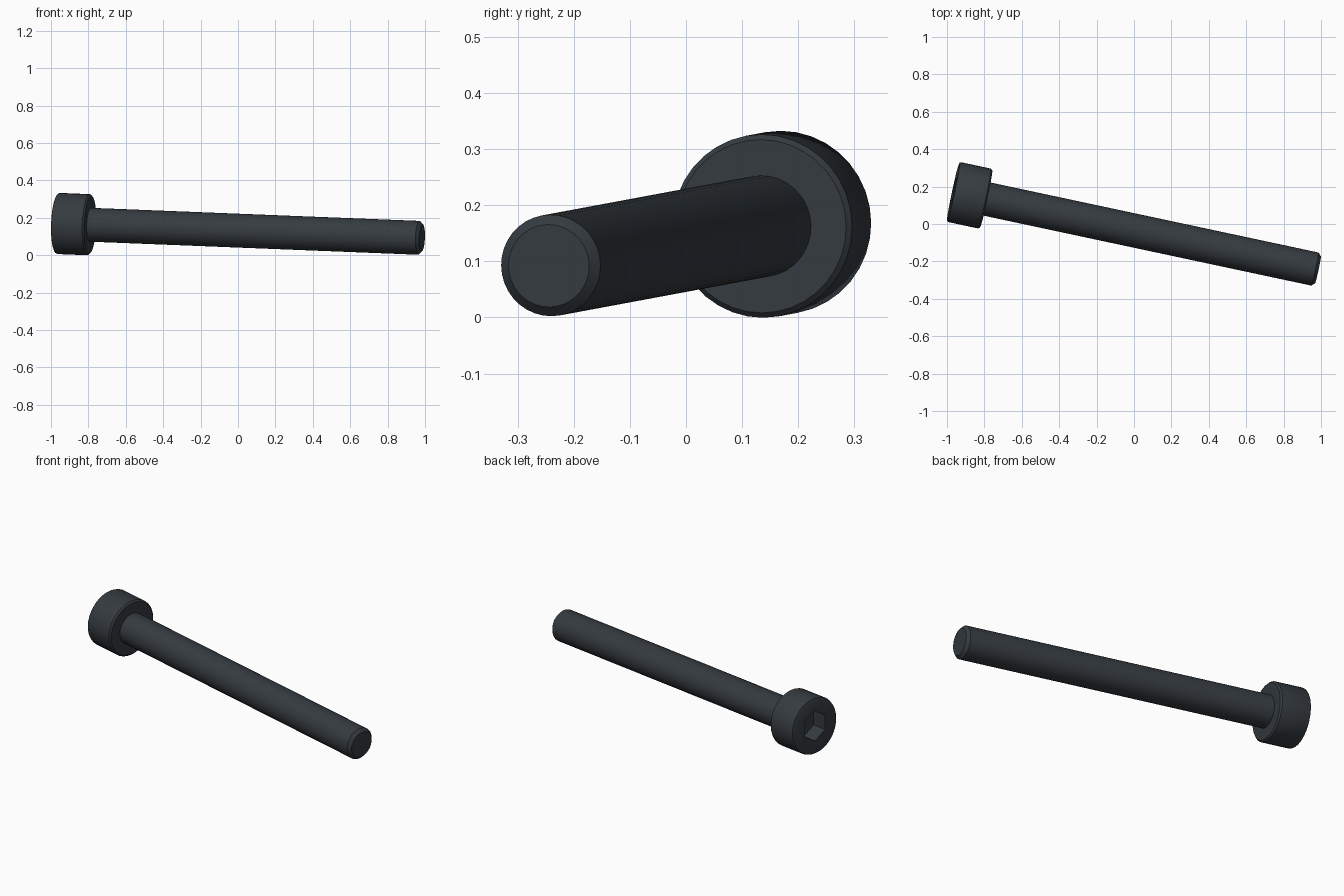
import bpy, bmesh, math
from mathutils import Matrix, Vector

if "Cube" in bpy.data.objects:
    bpy.data.objects.remove(bpy.data.objects["Cube"], do_unlink=True)

SEGMENTS = 36
HEAD_R, HEAD_H, SHANK_R = 0.1635, 0.181, 0.0905
SOCKET_R, SOCKET_DEPTH = 0.087, 0.09
HEAD_END = Vector((-0.967, 0.172, 0.1695))
TIP_END = Vector((0.984, -0.2445, 0.092))

# Black oxide steel
steel = bpy.data.materials.new("dark_steel")
steel.use_nodes = True
colour = (0.036, 0.044, 0.052, 1)
steel.diffuse_color = colour
steel.node_tree.nodes["Principled BSDF"].inputs["Base Color"].default_value = colour

# Screw frame: local z runs from the head to the tip, local x points up
axis = TIP_END - HEAD_END
LENGTH = axis.length
axis.normalize()
side = axis.cross(Vector((0, 0, 1))).normalized()
up = side.cross(axis)
frame = Matrix((up, axis.cross(up), axis)).transposed().to_4x4()
frame.translation = HEAD_END


def ring(bm, radius, z, count=SEGMENTS):
    return [bm.verts.new((radius * math.cos(math.tau * i / count),
                          radius * math.sin(math.tau * i / count), z))
            for i in range(count)]


def bridge(bm, a, b):
    n = len(a)
    for i in range(n):
        j = (i + 1) % n
        bm.faces.new((a[i], a[j], b[j], b[i]))


def loop_edges(bm, loop):
    return [bm.edges.get((v, loop[i - 1])) for i, v in enumerate(loop)]


def lathe(bm, profile):
    rings = [ring(bm, r, z) for r, z in profile]
    for a, b in zip(rings, rings[1:]):
        bridge(bm, a, b)
    return rings


def finish(bm, name):
    bmesh.ops.recalc_face_normals(bm, faces=bm.faces)
    mesh = bpy.data.meshes.new(name)
    bm.to_mesh(mesh)
    bm.free()
    mesh.materials.append(steel)
    obj = bpy.data.objects.new(name, mesh)
    bpy.context.collection.objects.link(obj)
    obj.matrix_world = frame
    bpy.ops.object.select_all(action="DESELECT")
    obj.select_set(True)
    bpy.context.view_layer.objects.active = obj
    bpy.ops.object.shade_smooth_by_angle(angle=math.radians(30))


# Cylindrical head with eased rims and a hexagonal socket
bm = bmesh.new()
c = 0.009
rings = lathe(bm, [(HEAD_R - c, 0), (HEAD_R - c * 0.3, c * 0.3), (HEAD_R, c),
                   (HEAD_R, HEAD_H - c), (HEAD_R - c, HEAD_H)])
bm.faces.new(rings[-1])
mouth = ring(bm, SOCKET_R, 0, 6)
floor = ring(bm, SOCKET_R, SOCKET_DEPTH, 6)
bridge(bm, mouth, floor)
bm.faces.new(floor)
bmesh.ops.triangle_fill(bm, use_beauty=True,
                        edges=loop_edges(bm, rings[0]) + loop_edges(bm, mouth))
finish(bm, "socket_head")

# Plain shank with a chamfered tip
bm = bmesh.new()
rings = lathe(bm, [(SHANK_R, HEAD_H - 0.01), (SHANK_R, LENGTH - 0.017),
                   (SHANK_R - 0.017, LENGTH)])
bm.faces.new(rings[0])
bm.faces.new(rings[-1])
finish(bm, "shank")
